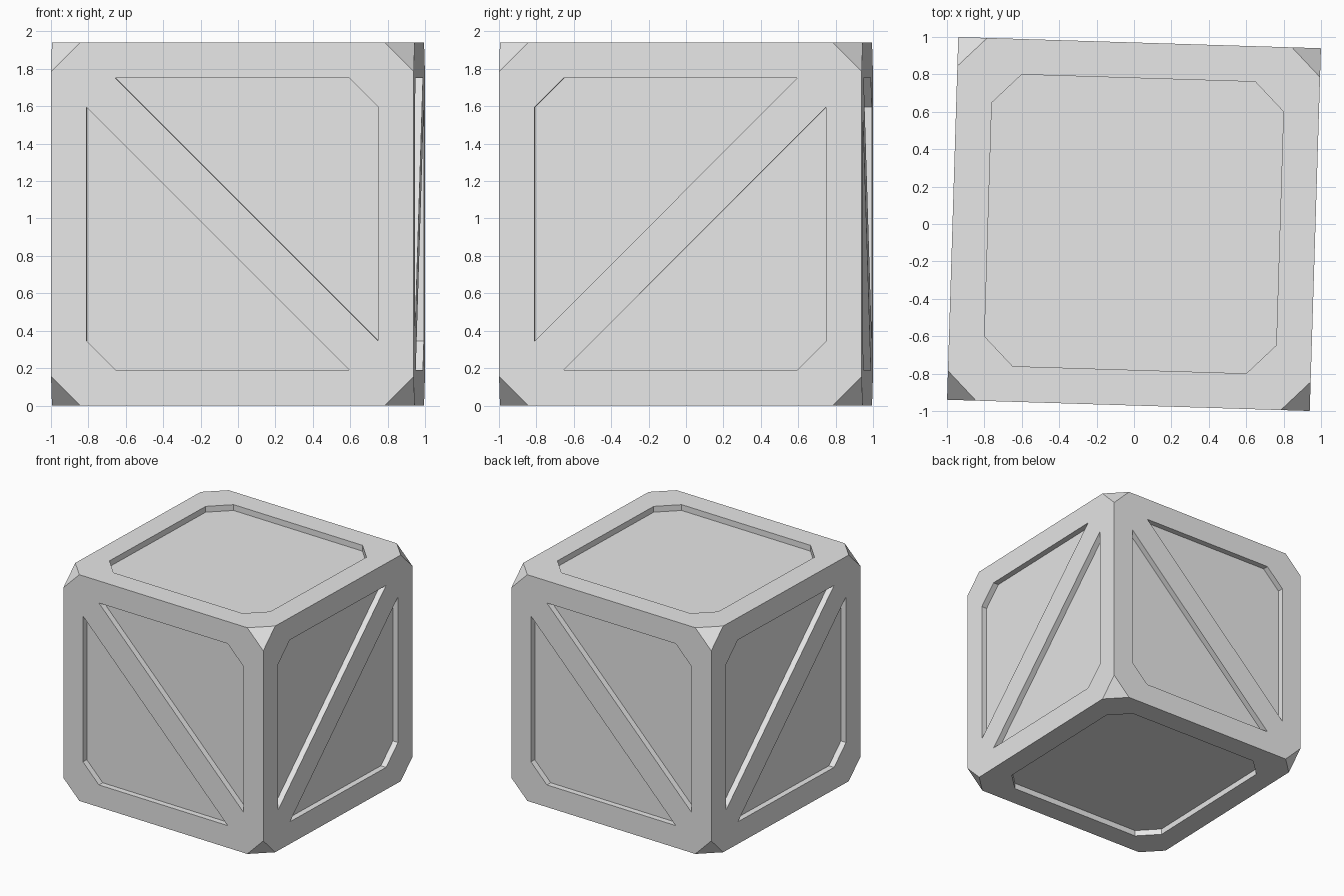
import bpy, bmesh, math
from mathutils import Vector
from itertools import product

HALF, CUT, RIM, DEPTH, TURN = 0.97, 0.155, 0.19, 0.05, -1.77

default = bpy.data.objects.get("Cube")
if default:
    bpy.data.objects.remove(default, do_unlink=True)

grey = bpy.data.materials.new("light_grey")
grey.use_nodes = True
colour = (0.8, 0.8, 0.8, 1)
grey.diffuse_color = colour
grey.node_tree.nodes["Principled BSDF"].inputs["Base Color"].default_value = colour


def duplicate_outline(bm, faces):
    """Give each face its own loop of vertices, ready to be moved."""
    bmesh.ops.inset_individual(bm, faces=faces, thickness=0, depth=0)


def side(v):
    return v.co.x * v.co.y * v.co.z


# Cube body with its eight corners cut off
bm = bmesh.new()
for signs in product((-1, 1), repeat=3):
    for axis in range(3):
        p = Vector(signs) * HALF
        p[axis] -= signs[axis] * CUT
        bm.verts.new(p)
bmesh.ops.convex_hull(bm, input=bm.verts[:])
bmesh.ops.dissolve_limit(bm, angle_limit=0.01, verts=bm.verts[:], edges=bm.edges[:])
bmesh.ops.recalc_face_normals(bm, faces=bm.faces[:])
bm.normal_update()

# Rim around every side
main = [f for f in bm.faces if len(f.verts) == 8]
axes = [max(range(3), key=lambda i: abs(f.normal[i])) for f in main]
duplicate_outline(bm, main)
inner = set()
for face, axis in zip(main, axes):
    for v in face.verts:
        inner.add(v)
        for i in range(3):
            if i != axis:
                v.co[i] -= math.copysign(RIM, v.co[i])

# Diagonal brace across each upright side
for face, axis in zip(main, axes):
    if axis != 2:
        ends = sorted((v for v in face.verts if side(v) > 0), key=lambda v: v.co.z)
        bmesh.ops.connect_verts(bm, verts=[ends[0], ends[2]])
        bmesh.ops.connect_verts(bm, verts=[ends[1], ends[3]])

# Sunken panels
bm.normal_update()
panels = [f for f in bm.faces
          if all(v in inner for v in f.verts) and any(side(v) < 0 for v in f.verts)]
normals = [f.normal.copy() for f in panels]
duplicate_outline(bm, panels)
for face, normal in zip(panels, normals):
    for v in face.verts:
        v.co -= normal * DEPTH
bmesh.ops.recalc_face_normals(bm, faces=bm.faces[:])

mesh = bpy.data.meshes.new("crate")
bm.to_mesh(mesh)
bm.free()
mesh.materials.append(grey)
crate = bpy.data.objects.new("crate", mesh)
crate.location.z = HALF
crate.rotation_euler.z = math.radians(TURN)
bpy.context.collection.objects.link(crate)
